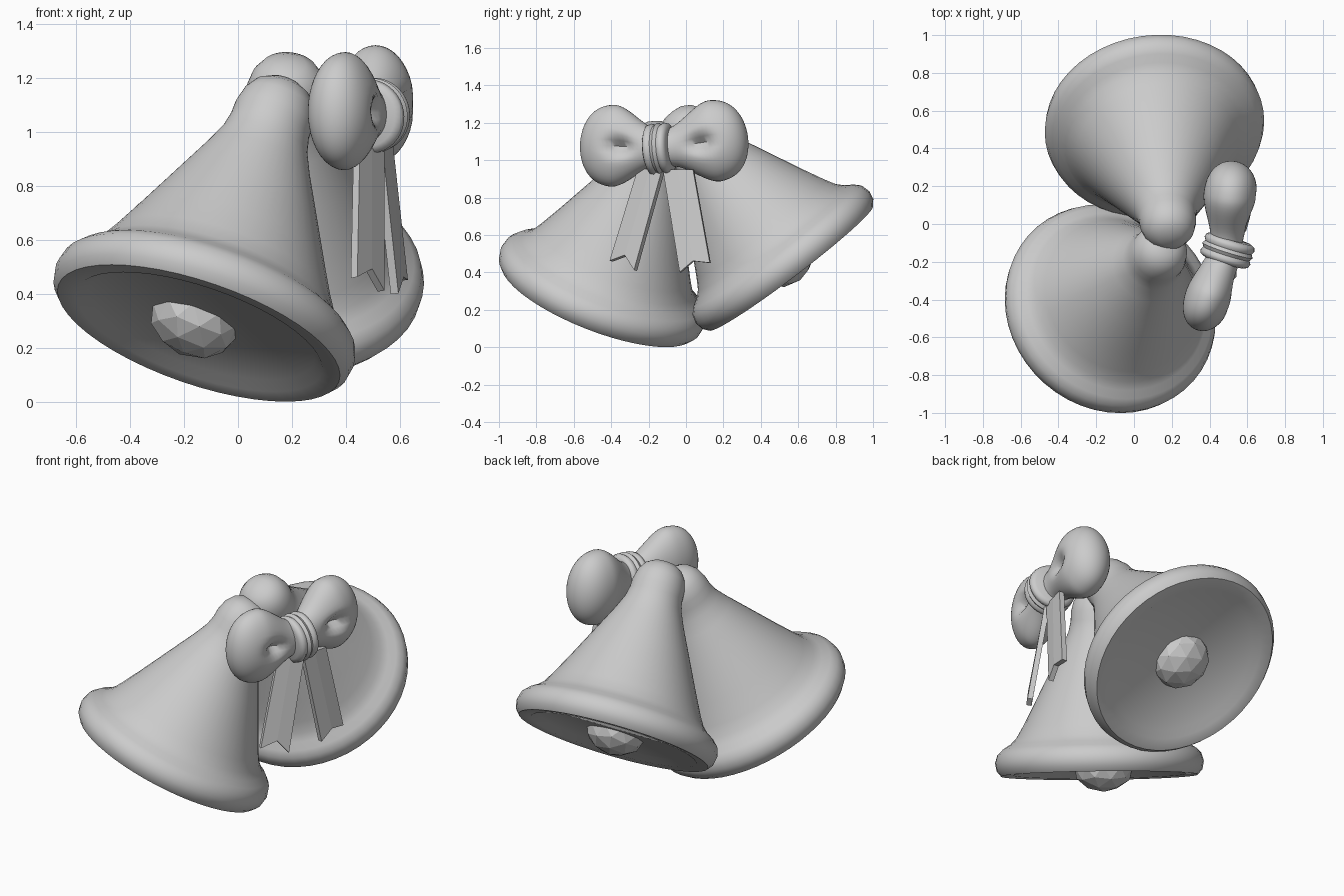
import bpy, bmesh
from math import sin, cos, pi, sqrt, exp, radians
from mathutils import Vector, Matrix

if "Cube" in bpy.data.objects:
    bpy.data.objects.remove(bpy.data.objects["Cube"])


def finish(name, bm, matrix=None, smooth=True, angle=40):
    bmesh.ops.remove_doubles(bm, verts=bm.verts, dist=1e-5)
    bmesh.ops.recalc_face_normals(bm, faces=bm.faces)
    me = bpy.data.meshes.new(name)
    bm.to_mesh(me)
    bm.free()
    ob = bpy.data.objects.new(name, me)
    bpy.context.collection.objects.link(ob)
    if matrix:
        me.transform(matrix)
    if smooth:
        bpy.ops.object.select_all(action='DESELECT')
        ob.select_set(True)
        bpy.context.view_layer.objects.active = ob
        bpy.ops.object.shade_smooth_by_angle(angle=radians(angle))
    return ob


def skin_rings(rings):
    # closed tube through equal-length rings of points
    bm = bmesh.new()
    vs = [[bm.verts.new(p) for p in r] for r in rings]
    n = len(vs[0])
    for a, b in zip(vs, vs[1:]):
        for i in range(n):
            j = (i + 1) % n
            bm.faces.new((a[i], a[j], b[j], b[i]))
    return bm


def lathe(profile, n=48):
    return skin_rings([[(r * cos(2 * pi * i / n), r * sin(2 * pi * i / n), h)
                        for i in range(n)] for r, h in profile])


def frame(center, axis):
    q = Vector(axis).normalized().to_track_quat('Z', 'Y')
    return Matrix.Translation(center) @ q.to_matrix().to_4x4()


# bells: shallow recessed mouth, thick lip, cone and round crown
bell_profile = [(0, 0.0), (0.44, 0.0), (0.48, -0.03), (0.55, -0.035), (0.575, -0.005),
                (0.583, 0.04), (0.57, 0.085), (0.54, 0.115), (0.5, 0.14), (0.465, 0.175),
                (0.43, 0.235), (0.37, 0.35), (0.28, 0.53), (0.2, 0.69), (0.165, 0.77),
                (0.152, 0.83), (0.15, 0.88), (0.135, 0.94), (0.105, 0.985),
                (0.06, 1.012), (0, 1.02)]
bells = {
    "front": ((-0.135, -0.46, 0.285), (0.305, 0.346, 0.887), -0.03),
    "back": ((0.105, 0.54, 0.45), (0.085, -0.6, 0.79), 0.0),
}
for key, (c, axis, dx) in bells.items():
    m = frame(c, axis)
    finish(key + "_bell", lathe(bell_profile), m)
    # faceted clapper poking out of the mouth
    bm = bmesh.new()
    bmesh.ops.create_icosphere(bm, subdivisions=2, radius=0.17)
    bmesh.ops.scale(bm, vec=(1, 1, 0.8), verts=bm.verts)
    finish(key + "_clapper", bm,
           Matrix.Translation((dx, 0, 0)) @ m @ Matrix.Translation((0, 0, 0.02)), smooth=False)


# bow loops: puffy tapered lobes with a dimple on the outer side
def bow_loop(name, start, end, thick, side, n=40, m=28):
    d = Vector(end) - Vector(start)
    length = d.length
    x = d.normalized()
    y = Vector((0, 0, 1)).cross(x).normalized()
    z = x.cross(y)
    rings = []
    for k in range(m + 1):
        t = sin(k / m * pi / 2)
        e = min(t / 0.6, 1)
        e = e * e * (3 - 2 * e)
        cap = sqrt(max(0, 1 - (max(0, t - 0.5) / 0.5) ** 2.8))
        hh = (0.1 + 0.12 * e) * cap
        ht = (0.085 + (thick - 0.085) * e) * cap
        ring = []
        for i in range(n):
            a = 2 * pi * i / n
            px, py, pz = t * length, ht * cos(a), hh * sin(a)
            if py * side > 0:
                py -= side * 0.07 * exp(-((px - 0.19) / 0.065) ** 2 - (pz / 0.04) ** 2)
            ring.append(Vector(start) + x * px + y * py + z * pz)
        rings.append(ring)
    finish(name, skin_rings(rings), angle=60)


bow_loop("front_bow_loop", (0.485, -0.15, 1.065), (0.33, -0.56, 1.085), 0.125, 1)
bow_loop("back_bow_loop", (0.49, -0.1, 1.065), (0.525, 0.33, 1.13), 0.143, -1)

# knot: ribbed band around the middle of the bow
knot_profile = [(0, -0.065), (0.11, -0.065), (0.132, -0.055), (0.138, -0.035), (0.128, -0.018),
                (0.14, 0.0), (0.128, 0.018), (0.138, 0.035), (0.132, 0.055), (0.11, 0.065),
                (0, 0.065)]
finish("bow_knot", lathe(knot_profile, 40), frame((0.495, -0.14, 1.06), (0.3, 0.95, 0.08)), angle=60)

# ribbon tails with notched ends: top a, top b, bottom b, notch, bottom a
tails = {
    "front_ribbon_tail": [(0.44, -0.25, 0.95), (0.53, -0.12, 0.95), (0.53, -0.27, 0.41),
                          (0.485, -0.32, 0.49), (0.43, -0.4, 0.46)],
    "back_ribbon_tail": [(0.52, -0.12, 0.95), (0.56, 0.04, 0.95), (0.615, 0.13, 0.45),
                         (0.6, 0.04, 0.46), (0.58, -0.03, 0.4)],
}
for name, pts in tails.items():
    bm = bmesh.new()
    ta, tb, bb, notch, ba = [bm.verts.new(p) for p in pts]
    mid = bm.verts.new((ta.co + tb.co) / 2)
    bm.faces.new((ta, mid, notch, ba))
    bm.faces.new((mid, tb, bb, notch))
    ob = finish(name, bm, smooth=False)
    mod = ob.modifiers.new("thickness", 'SOLIDIFY')
    mod.thickness = 0.03
    mod.offset = 0
